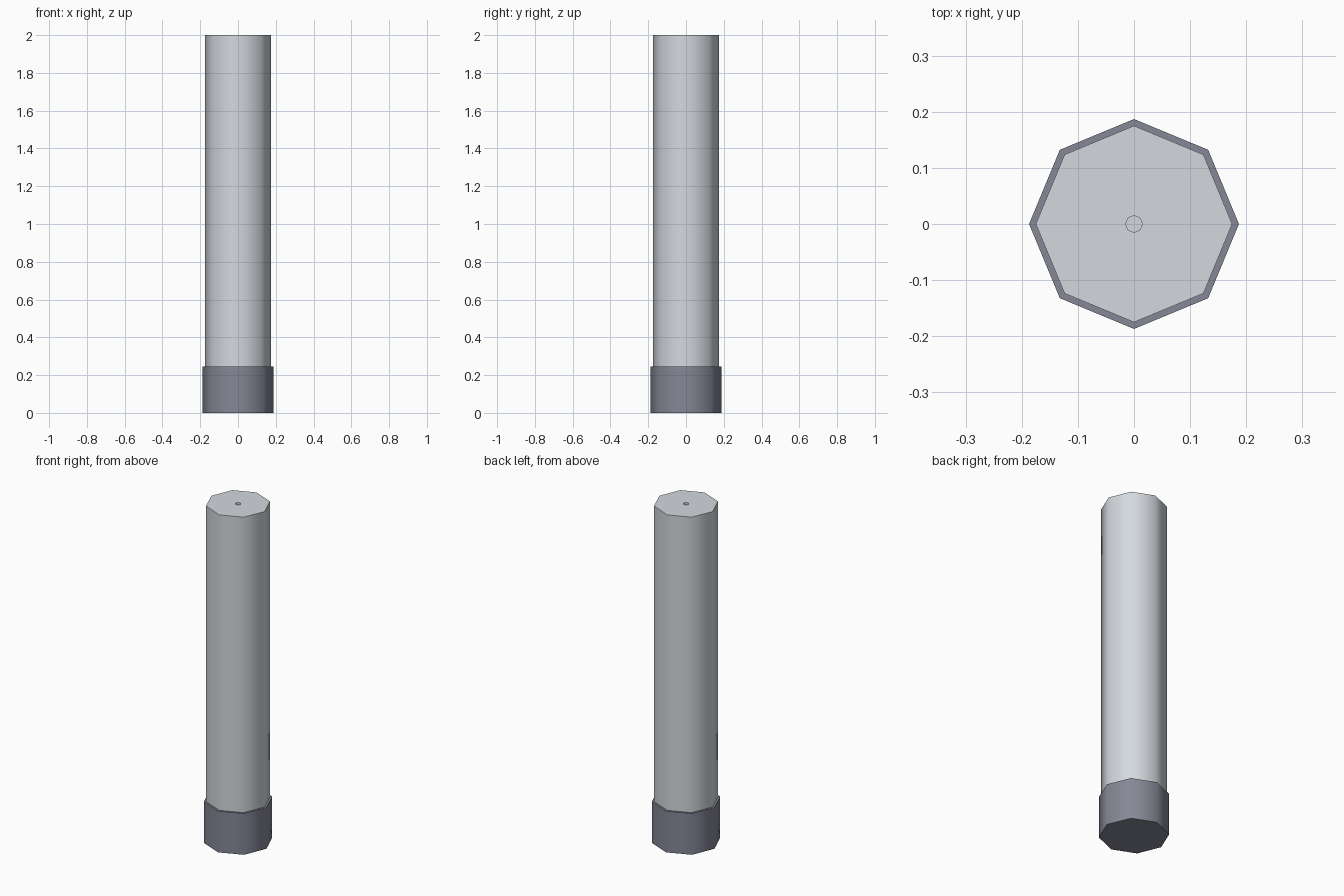
import bpy, bmesh
from mathutils import Matrix

if "Cube" in bpy.data.objects:
    bpy.data.objects.remove(bpy.data.objects["Cube"])

SIDES = 8


def material(name, rgb):
    m = bpy.data.materials.new(name)
    m.diffuse_color = (*rgb, 1.0)
    m.use_nodes = True
    m.node_tree.nodes["Principled BSDF"].inputs["Base Color"].default_value = m.diffuse_color
    return m


light_grey = material("light_grey", (0.658, 0.694, 0.730))
slate_grey = material("slate_grey", (0.235, 0.243, 0.302))


def octagon_prism(name, radius, z0, z1, mat, hole=None):
    """Eight-sided prism, corners on the axes, smooth sides and flat ends."""
    bm = bmesh.new()
    bmesh.ops.create_cone(
        bm, cap_ends=True, segments=SIDES, radius1=radius, radius2=radius,
        depth=z1 - z0, matrix=Matrix.Translation((0, 0, (z0 + z1) / 2)))
    bm.normal_update()
    if hole:
        # Small recess in the centre of the top face
        hole_radius, hole_depth = hole
        top = max(bm.faces, key=lambda f: f.calc_center_median().z)
        bmesh.ops.inset_region(bm, faces=[top], thickness=0.001)
        for v in top.verts:
            s = hole_radius / v.co.xy.length
            v.co.x *= s
            v.co.y *= s
        floor = bmesh.ops.extrude_discrete_faces(bm, faces=[top])["faces"][0]
        for v in floor.verts:
            v.co.z -= hole_depth
        bm.normal_update()
    for f in bm.faces:
        f.smooth = abs(f.normal.z) < 0.5
    me = bpy.data.meshes.new(name)
    bm.to_mesh(me)
    bm.free()
    me.materials.append(mat)
    ob = bpy.data.objects.new(name, me)
    bpy.context.collection.objects.link(ob)
    return ob


# Long shaft with a pin hole in its top, and the wider collar at its foot
octagon_prism("shaft", 0.175, 0.22, 2.0, light_grey, hole=(0.015, 0.02))
octagon_prism("foot_collar", 0.187, 0.0, 0.245, slate_grey)
